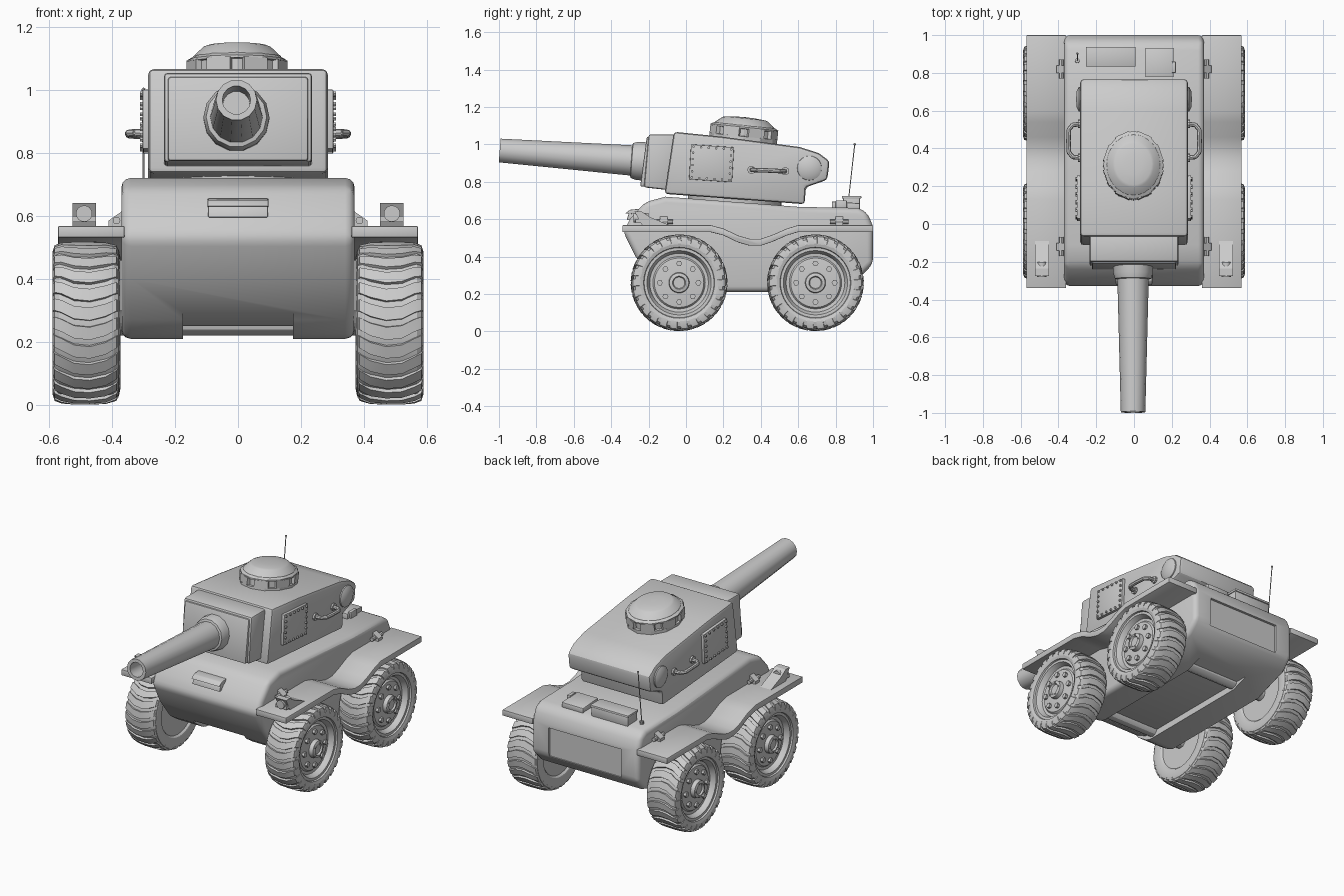
import bpy, bmesh
from math import pi, sin, cos, radians
from mathutils import Matrix, Vector

if "Cube" in bpy.data.objects:
    bpy.data.objects.remove(bpy.data.objects["Cube"])


def finish(name, bm, mirror=False, bevel=0, segs=2, angle=30, cutters=()):
    """Mesh -> object with bevel / boolean / mirror applied and sharp-edge smooth shading."""
    bmesh.ops.remove_doubles(bm, verts=bm.verts, dist=1e-5)
    bmesh.ops.recalc_face_normals(bm, faces=bm.faces)
    me = bpy.data.meshes.new(name)
    bm.to_mesh(me)
    bm.free()
    ob = bpy.data.objects.new(name, me)
    bpy.context.collection.objects.link(ob)
    if bevel:
        m = ob.modifiers.new("bevel", 'BEVEL')
        m.width, m.segments, m.limit_method, m.angle_limit = bevel, segs, 'ANGLE', radians(30)
    for c in cutters:
        m = ob.modifiers.new("cut", 'BOOLEAN')
        m.operation, m.object, m.solver = 'DIFFERENCE', c, 'EXACT'
    if mirror:
        ob.modifiers.new("mirror", 'MIRROR').use_clip = False
    bpy.ops.object.select_all(action='DESELECT')
    ob.select_set(True)
    bpy.context.view_layer.objects.active = ob
    bpy.ops.object.convert(target='MESH')
    bpy.ops.object.shade_smooth_by_angle(angle=radians(angle))
    for c in cutters:
        bpy.data.objects.remove(c)
    return ob


def add_prism(bm, pts, a, b, axis='x'):
    """Extrude a (y,z) outline along x, or an (x,z) outline along y."""
    def put(p, t):
        return (t, p[0], p[1]) if axis == 'x' else (p[0], t, p[1])
    lo = [bm.verts.new(put(p, a)) for p in pts]
    hi = [bm.verts.new(put(p, b)) for p in pts]
    bm.faces.new(lo)
    bm.faces.new(hi)
    for i in range(len(pts)):
        j = (i + 1) % len(pts)
        bm.faces.new((lo[i], lo[j], hi[j], hi[i]))


def prism(name, pts, a, b, axis='x', **kw):
    bm = bmesh.new()
    add_prism(bm, pts, a, b, axis)
    return finish(name, bm, **kw)


def add_lathe(bm, prof, n, mat):
    """Revolve (radius, height) points around local z."""
    rings = [[bm.verts.new(mat @ Vector((r * cos(2 * pi * i / n), r * sin(2 * pi * i / n), h)))
              for i in range(n)] for r, h in prof]
    for p, q in zip(rings, rings[1:]):
        for i in range(n):
            bm.faces.new((p[i], p[(i + 1) % n], q[(i + 1) % n], q[i]))


def aim(p, q):
    d = Vector(q) - Vector(p)
    return Matrix.Translation(p) @ d.to_track_quat('Z', 'Y').to_matrix().to_4x4(), d.length


def add_rod(bm, p, q, r, n=12):
    mat, ln = aim(p, q)
    add_lathe(bm, [(0, 0), (r, 0), (r, ln), (0, ln)], n, mat)


def rect(y0, y1, z0, z1):
    return [(y0, z0), (y1, z0), (y1, z1), (y0, z1)]


# Hull: side profile, belly channel and rear panel recess
belly = prism("belly_cutter", [(-.5, .1), (1.1, .1), (1.1, .25), (-.1, .25), (-.3, .35), (-.5, .35)], -.175, .175)
rear = prism("rear_cutter", rect(.985, 1.1, .36, .54), -.25, .25)
belly.hide_render = rear.hide_render = True
hull = [(-.11, .72), (-.22, .69), (-.30, .60), (-.335, .53), (-.27, .40), (-.17, .27), (-.08, .21),
        (.70, .21), (.93, .29), (1.0, .36), (1.0, .56), (.97, .635), (.92, .66), (.61, .665)]
prism("hull", hull, -.37, .37, bevel=.03, segs=3, cutters=(belly, rear))

# Driver's visor on the nose
prism("visor_flap", [(-.25, .655), (-.30, .65), (-.325, .63), (-.25, .625)], -.097, .097, bevel=.004)
prism("visor_plate", [(-.25, .635), (-.305, .632), (-.318, .595), (-.25, .595)], -.095, .095, bevel=.004)

# Fenders with the dip between the wheels
top = [(-.34, .568), (.13, .568), (.20, .55), (.28, .512), (.34, .495), (.40, .495),
       (.46, .515), (.54, .55), (.60, .568), (1.0, .568)]
prism("fenders", top + [(y, z - .037) for y, z in reversed(top)], .36, .57, mirror=True, bevel=.004)

# Fender brackets
bm = bmesh.new()
for y in (-.12, .82):
    add_prism(bm, [(.36, .565), (.41, .565), (.41, .585), (.36, .62)], y - .02, y + .02, 'y')
    add_rod(bm, (.385, y - .05, .585), (.385, y + .05, .585), .012, 8)
finish("fender_brackets", bm, mirror=True)

# Headlamps: cowl with round lamp
bm = bmesh.new()
add_prism(bm, [(-.235, .64), (-.275, .64), (-.235, .568), (-.09, .568), (-.19, .61)], .45, .525)
add_prism(bm, rect(-.27, -.22, .58, .60), .45, .525)
finish("headlamp_cowls", bm, mirror=True)
bm = bmesh.new()
add_rod(bm, (.488, -.20, .607), (.488, -.28, .607), .026, 16)
finish("headlamps", bm, mirror=True)

# Wheels: tyre and rim lathe, bolts, chevron tread lugs
wheel = [(0, .39), (.165, .39), (.175, .38), (.21, .373), (.235, .379), (.246, .395), (.249, .48),
         (.246, .567), (.235, .582), (.21, .588), (.19, .582), (.187, .572), (.172, .572), (.165, .56),
         (.157, .54), (.14, .538), (.132, .548), (.07, .555), (.055, .555), (.052, .58),
         (.035, .585), (.03, .575), (0, .575)]
lug = [(.376, .226, 0), (.386, .247, -.01), (.42, .257, -.08), (.47, .259, -.13), (.52, .259, -.11),
       (.56, .255, -.03), (.581, .247, 0), (.588, .226, .01)]
LUGS = 26
for part, cy in (("front", -.037), ("rear", .692)):
    cz = .26
    bm = bmesh.new()
    add_lathe(bm, wheel, 40, Matrix.Translation((0, cy, cz)) @ Matrix.Rotation(pi / 2, 4, 'Y'))
    finish(part + "_wheels", bm, mirror=True)
    bm = bmesh.new()
    for i in range(8):
        y, z = cy + .103 * cos(i * pi / 4), cz + .103 * sin(i * pi / 4)
        add_rod(bm, (.54, y, z), (.566, y, z), .016, 6)
    for i in range(5):
        y, z = cy + .042 * cos(i * pi * .4), cz + .042 * sin(i * pi * .4)
        add_rod(bm, (.57, y, z), (.588, y, z), .005, 6)
    finish(part + "_wheel_bolts", bm, mirror=True)
    bm = bmesh.new()
    w = .36 * 2 * pi / LUGS
    for k in range(LUGS):
        rows = []
        for x, r, off in lug:
            a = k * 2 * pi / LUGS + off
            rows.append([bm.verts.new((x, cy - rr * cos(t), cz + rr * sin(t))) for rr, t in
                         ((r - .02, a - w), (r, a - w * .9), (r, a + w * .9), (r - .02, a + w))])
        for p, q in zip(rows, rows[1:]):
            for j in range(4):
                bm.faces.new((p[j], p[(j + 1) % 4], q[(j + 1) % 4], q[j]))
        bm.faces.new(rows[0])
        bm.faces.new(rows[-1])
    finish(part + "_tread_lugs", bm, mirror=True)
    bm = bmesh.new()
    add_rod(bm, (-.42, cy, cz), (.42, cy, cz), .04)
    finish(part + "_axle", bm)

# Turret, its ring and the gun mantlet
turret = [(-.065, 1.067), (-.115, .735), (.635, .68), (.64, .77), (.755, .81), (.768, .91),
          (.71, .953), (.61, .985), (.20, 1.04)]
prism("turret", turret, -.285, .285, bevel=.018)
bm = bmesh.new()
add_rod(bm, (0, .26, .62), (0, .26, .74), .25, 32)
finish("turret_ring", bm)
prism("mantlet", [(-.05, 1.053), (-.20, 1.053), (-.225, .77), (-.09, .755)], -.235, .235, bevel=.012)
prism("mantlet_face", [(-.15, 1.04), (-.21, 1.04), (-.245, .775), (-.18, .77)], -.222, .222, bevel=.008)

# Gun barrel with collar and open bore
mat, ln = aim((-.005, -.20, .907), (-.005, -.996, .967))
bm = bmesh.new()
add_lathe(bm, [(0, -.05), (.105, -.05), (.105, .06), (.096, .09), (.083, .093), (.065, ln),
               (.045, ln), (.043, ln - .2), (0, ln - .2)], 14, mat)
finish("gun_barrel", bm, angle=32)

# Cupola: faceted ring, vision blocks, smooth dome
cup = Matrix.Translation((-.003, .305, 1.022)) @ Matrix.Rotation(radians(-6), 4, 'X') @ Matrix.Diagonal((.16, .182, 1, 1))
bm = bmesh.new()
add_lathe(bm, [(0, -.04), (1, -.04), (1, .02), (.93, .022), (.93, .06), (1, .062), (1, .07), (.9, .08), (0, .08)], 12, cup)
finish("cupola_ring", bm, angle=20)
bm = bmesh.new()
for i in range(8):
    m = cup @ Matrix.Rotation((i + .5) * pi / 4, 4, 'Z') @ Matrix.Translation((.9, 0, .042))
    bmesh.ops.create_cube(bm, size=1, matrix=m @ Matrix.Diagonal((.16, .5, .045, 1)))
finish("cupola_vision_blocks", bm)
bm = bmesh.new()
add_lathe(bm, [(0, .07), (.9, .07), (.88, .082), (.68, .112), (.6, .117), (.3, .122), (0, .124)], 28, cup)
finish("cupola_dome", bm)

# Riveted side panels
c = [(.016, .813), (.246, .797), (.257, .984), (.027, 1.0)]
prism("side_panels", c, .27, .302, mirror=True, bevel=.003)
bm = bmesh.new()
mid = Vector((sum(p[0] for p in c) / 4, sum(p[1] for p in c) / 4))
for i in range(4):
    p, q = (mid + (Vector(c[k % 4]) - mid) * .88 for k in (i, i + 1))
    for k in range(5):
        y, z = p.lerp(q, k / 5)
        add_rod(bm, (.295, y, z), (.311, y, z), .007, 6)
finish("panel_rivets", bm, mirror=True)

# Grab handles
bm = bmesh.new()
path = [(.27, .35, .863), (.325, .355, .863), (.345, .38, .862), (.347, .44, .86),
        (.345, .50, .857), (.325, .525, .856), (.27, .53, .856)]
for p, q in zip(path, path[1:]):
    add_rod(bm, p, q, .012, 8)
for p in (path[0], path[-1]):
    add_rod(bm, p, (.297, p[1], p[2]), .022, 10)
for p in path[1:-1]:
    bmesh.ops.create_icosphere(bm, subdivisions=1, radius=.012, matrix=Matrix.Translation(p))
finish("grab_handles", bm, mirror=True)

# Round side caps at the turret rear
bm = bmesh.new()
add_lathe(bm, [(0, 0), (.067, 0), (.065, .02), (.045, .031), (0, .035)], 20,
          Matrix.Translation((.272, .66, .873)) @ Matrix.Rotation(pi / 2, 4, 'Y'))
finish("turret_side_caps", bm, mirror=True)

# Rear deck: stowage box, hatch and aerial
prism("stowage_box", rect(.84, .93, .65, .715), -.25, .003, bevel=.004)
prism("stowage_lid", rect(.833, .937, .71, .725), -.255, .008, bevel=.004)
prism("deck_hatch", [(.78, .65), (.93, .65), (.93, .685), (.78, .695)], .06, .21, bevel=.006)
prism("hatch_latch", rect(.80, .86, .65, .70), .20, .222, bevel=.004)
bm = bmesh.new()
add_rod(bm, (-.30, .862, .64), (-.30, .865, .68), .012, 10)
add_rod(bm, (-.30, .864, .66), (-.30, .902, 1.0), .003, 6)
bmesh.ops.create_icosphere(bm, subdivisions=1, radius=.007, matrix=Matrix.Translation((-.30, .902, 1.0)))
finish("aerial", bm)
